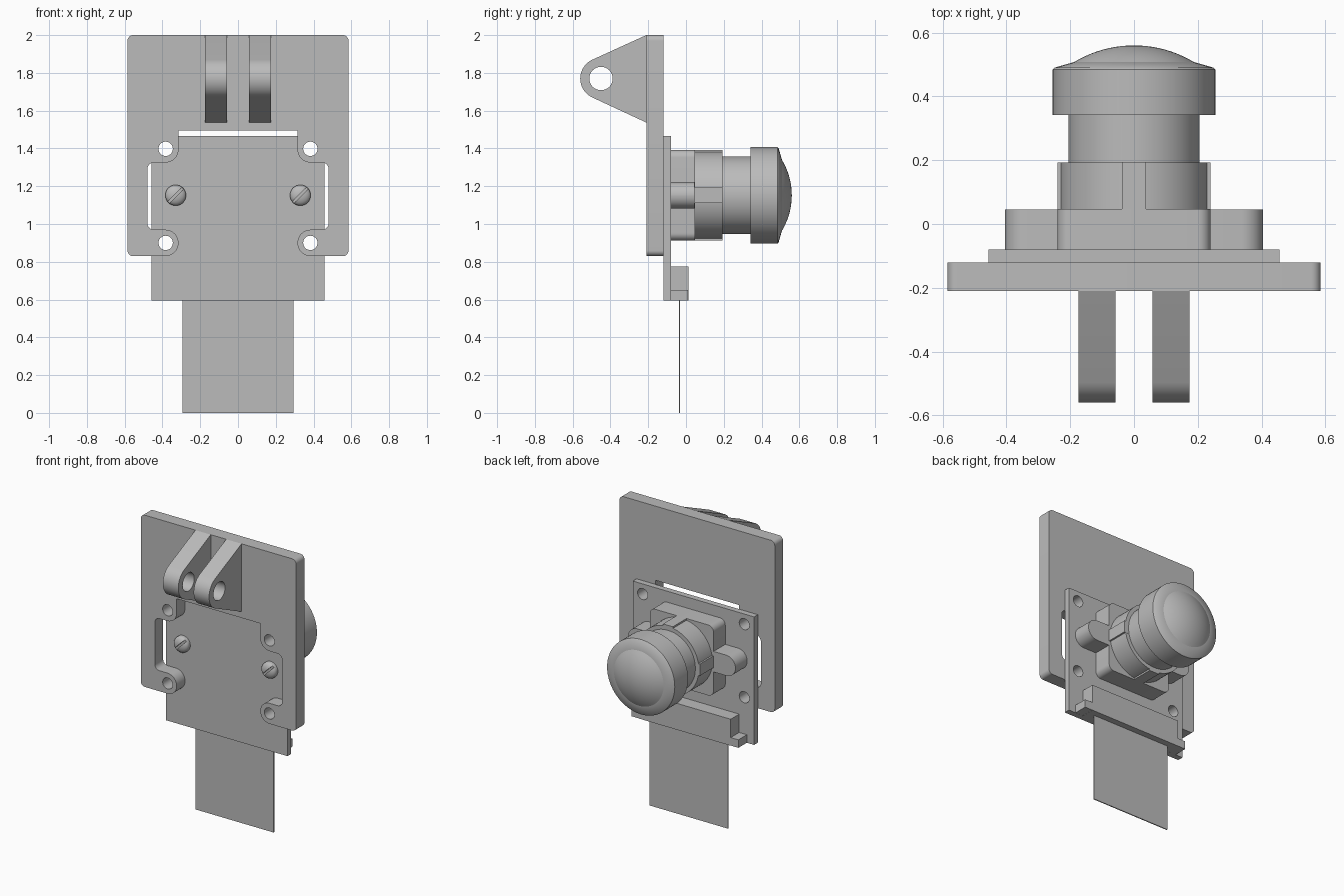
import bpy, bmesh
from math import cos, sin, pi, radians
from mathutils import Matrix, Vector

cube = bpy.data.objects.get("Cube")
if cube:
    bpy.data.objects.remove(cube, do_unlink=True)

grey = bpy.data.materials.new("plain grey")
grey.use_nodes = True
GREY = (0.5, 0.5, 0.5, 1)
grey.diffuse_color = GREY
grey.node_tree.nodes["Principled BSDF"].inputs["Base Color"].default_value = GREY

# Frames that stand a flat outline up: facing front, or facing sideways
FRONT = Matrix(((1, 0, 0), (0, 0, -1), (0, 1, 0)))
SIDE = Matrix(((0, 0, 1), (1, 0, 0), (0, 1, 0)))
AXIS_Z = 1.152


def finish(name, bm):
    bmesh.ops.remove_doubles(bm, verts=bm.verts, dist=0.0002)
    bmesh.ops.recalc_face_normals(bm, faces=bm.faces)
    me = bpy.data.meshes.new(name)
    bm.to_mesh(me)
    bm.free()
    me.materials.clear()
    me.materials.append(grey)
    ob = bpy.data.objects.new(name, me)
    bpy.context.collection.objects.link(ob)
    return ob


def evaluated_mesh(ob):
    deps = bpy.context.evaluated_depsgraph_get()
    return bpy.data.meshes.new_from_object(ob.evaluated_get(deps))


def circle(cx, cy, r, start=0, end=2 * pi, n=32):
    step = (end - start) / n
    return [(cx + r * cos(start + i * step), cy + r * sin(start + i * step))
            for i in range(n)]


def fillet(corners, n=8):
    """Round each (x, y, radius) corner of a closed outline."""
    out = []
    for i, (x, y, r) in enumerate(corners):
        p = Vector((x, y))
        if r == 0:
            out.append((x, y))
            continue
        a = (Vector(corners[i - 1][:2]) - p).normalized()
        b = (Vector(corners[(i + 1) % len(corners)][:2]) - p).normalized()
        centre = p + (a + b) * r
        for k in range(n + 1):
            t = k / n * pi / 2
            out.append(tuple(centre - b * r * cos(t) - a * r * sin(t)))
    return out


def prism(name, loops, frame, lo, hi):
    """Extrude an outline with holes between two depths."""
    cu = bpy.data.curves.new(name, 'CURVE')
    cu.dimensions = '2D'
    cu.fill_mode = 'BOTH'
    cu.extrude = (hi - lo) / 2
    for pts in loops:
        sp = cu.splines.new('POLY')
        sp.points.add(len(pts) - 1)
        for q, (x, y) in zip(sp.points, pts):
            q.co = (x, y, 0, 1)
        sp.use_cyclic_u = True
    tmp = bpy.data.objects.new(name + " outline", cu)
    bpy.context.collection.objects.link(tmp)
    bm = bmesh.new()
    bm.from_mesh(evaluated_mesh(tmp))
    bpy.data.objects.remove(tmp, do_unlink=True)
    depth = frame @ Vector((0, 0, 1))
    mid = Vector(abs(c) for c in depth) * (lo + hi) / 2
    bm.transform(Matrix.Translation(mid) @ frame.to_4x4())
    return finish(name, bm)


def box(name, x0, x1, y0, y1, z0, z1):
    bm = bmesh.new()
    size = Matrix.Diagonal((x1 - x0, y1 - y0, z1 - z0, 1))
    place = Matrix.Translation(((x0 + x1) / 2, (y0 + y1) / 2, (z0 + z1) / 2))
    bmesh.ops.create_cube(bm, size=1, matrix=place @ size)
    return finish(name, bm)


def lathe(name, profile, x=0, steps=64):
    """Turn a (radius, y) profile around the lens direction."""
    bm = bmesh.new()
    vs = [bm.verts.new((r, y, 0)) for r, y in profile]
    es = [bm.edges.new(pair) for pair in zip(vs, vs[1:])]
    bmesh.ops.spin(bm, geom=vs + es, cent=(0, 0, 0), axis=(0, 1, 0),
                   angle=2 * pi, steps=steps)
    bm.transform(Matrix.Translation((x, 0, AXIS_Z)))
    return finish(name, bm)


def rounded_rect(w, h, r, cz):
    return fillet([(w, cz + h, r), (w, cz - h, r), (-w, cz - h, r), (-w, cz + h, r)])


# Mounting plate with an opening that leaves four screw tabs
half = [(0.585, 2, 0.03), (0.585, 0.83, 0.03), (0.315, 0.83, 0.0695),
        (0.315, 0.97, 0.0695), (0.48, 0.97, 0.035), (0.48, 1.325, 0.035),
        (0.315, 1.325, 0.07), (0.315, 1.495, 0)]
outline = fillet(half + [(-x, z, r) for x, z, r in reversed(half)])
holes = [circle(x, z, 0.038) for x in (-0.383, 0.383) for z in (0.9, 1.398)]
prism("mounting_plate", [outline] + holes, FRONT, -0.21, -0.12)

# Circuit board
board = [(-0.457, 0.595), (0.457, 0.595), (0.457, 1.467), (-0.457, 1.467)]
prism("circuit_board", [board] + holes, FRONT, -0.12, -0.08)

# Pair of hinge ears on the front
ear = [(-0.21, 2)] + circle(-0.45, 1.77, 0.11, radians(115), radians(245), 24)
ear += [(-0.4965, 1.67), (-0.21, 1.537)]
for name, x0, x1 in (("right_ear", -0.174, -0.058), ("left_ear", 0.058, 0.174)):
    prism(name, [ear, circle(-0.45, 1.77, 0.062)], SIDE, x0, x1)

# Lens holder: square base, side lugs and ribbed collar
prism("holder_base", [rounded_rect(0.24, 0.24, 0.04, AXIS_Z)], FRONT, -0.08, 0.047)
prism("holder_lugs", [rounded_rect(0.405, 0.07, 0.0695, AXIS_Z)], FRONT, -0.08, 0.046)
lathe("holder_collar", [(0, 0.04), (0.232, 0.04), (0.232, 0.193), (0, 0.193)])
box("collar_ribs_upright", -0.037, 0.037, 0.04, 0.194, AXIS_Z - 0.24, AXIS_Z + 0.24)
box("collar_ribs_level", -0.24, 0.24, 0.04, 0.1935, AXIS_Z - 0.04, AXIS_Z + 0.04)

# Lens barrel, cap and domed glass
lathe("lens_barrel", [(0, 0.18), (0.206, 0.18), (0.206, 0.35), (0, 0.35)])
lathe("lens_cap", [(0, 0.342), (0.255, 0.342), (0.255, 0.485), (0.25, 0.49),
                   (0.187, 0.508), (0, 0.508)])
R = 0.364
dome = [(R * sin(t), 0.56 - R + R * cos(t))
        for t in (i / 10 * radians(31) for i in range(11))]
lathe("lens_glass", dome + [(0, dome[-1][1])])

# Slotted screws on the front of the board
head = [(0, -0.11), (0.055, -0.11), (0.055, -0.135)]
head += [(0.055 * cos(t), -0.135 - 0.03 * sin(t))
         for t in (i / 6 * pi / 2 for i in range(1, 7))]
for name, x in (("right_screw", -0.33), ("left_screw", 0.33)):
    screw = lathe(name, head, x, 32)
    cutter = box("slot_cutter", -0.1, 0.1, -0.2, -0.143, -0.007, 0.007)
    cutter.hide_render = True
    cutter.matrix_world = (Matrix.Translation((x, 0, AXIS_Z))
                           @ Matrix.Rotation(radians(-45), 4, 'Y'))
    mod = screw.modifiers.new("slot", 'BOOLEAN')
    mod.operation = 'DIFFERENCE'
    mod.object = cutter
    bpy.context.view_layer.update()
    cut = evaluated_mesh(screw)
    screw.modifiers.clear()
    screw.data = cut
    bpy.data.objects.remove(cutter, do_unlink=True)

# Ribbon connector and ribbon cable
box("connector_body", -0.345, 0.345, -0.08, 0.012, 0.595, 0.775)
box("connector_latch", -0.403, 0.403, -0.08, 0.0115, 0.5955, 0.65)
box("ribbon_cable", -0.295, 0.295, -0.038, -0.031, 0, 0.6)

# Smooth shading with sharp edges kept
bpy.ops.object.select_all(action='DESELECT')
for ob in bpy.context.collection.objects:
    if ob.type == 'MESH' and ob.data.materials and ob.data.materials[0] == grey:
        ob.select_set(True)
        bpy.context.view_layer.objects.active = ob
bpy.ops.object.shade_smooth_by_angle(angle=radians(30))
